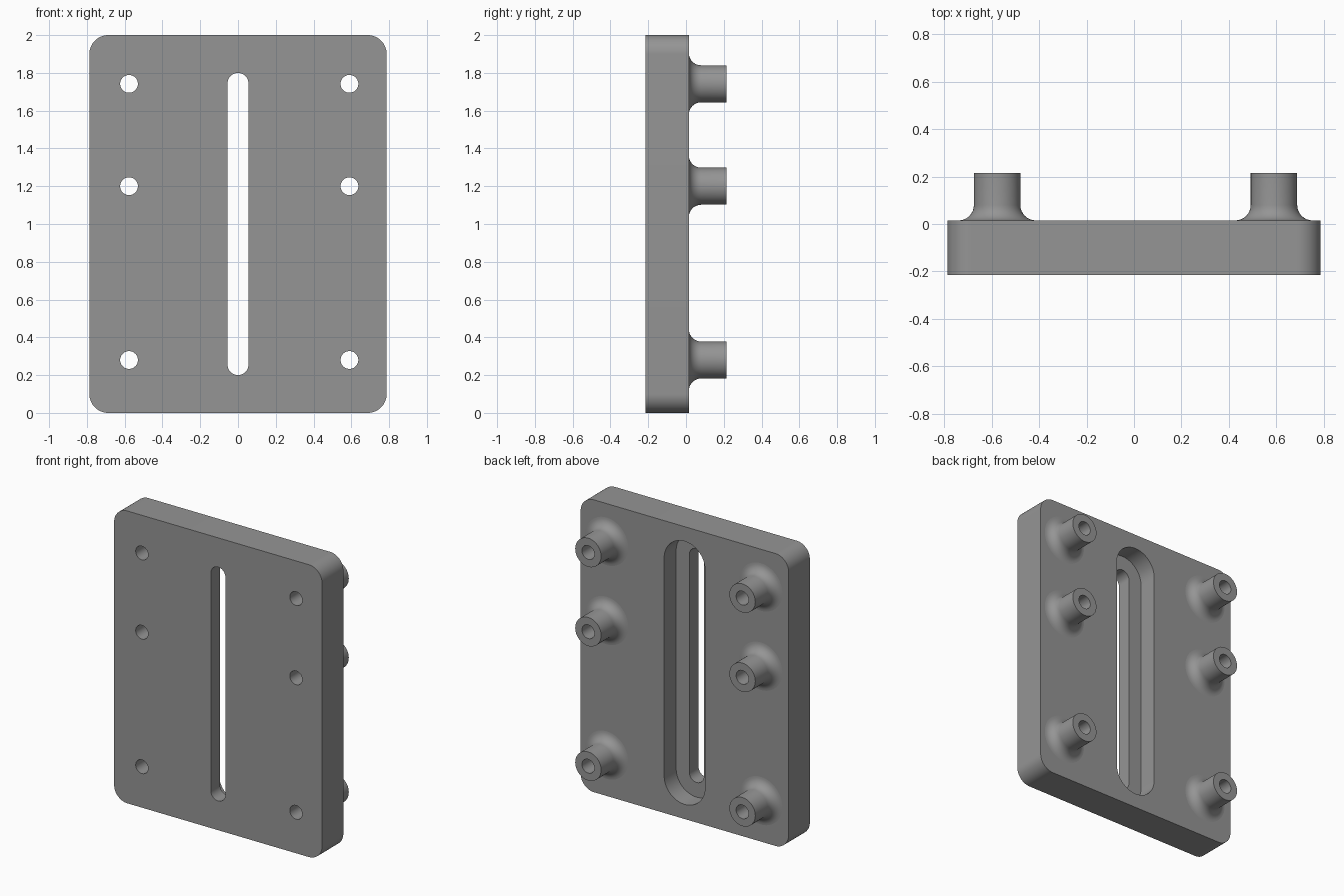
import bpy, bmesh, math

if "Cube" in bpy.data.objects:
    bpy.data.objects.remove(bpy.data.objects["Cube"])

FRONT, FLOOR, BACK, TIP = -0.215, -0.115, 0.015, 0.215
BOSS_R, BORE_R, FILLET = 0.098, 0.047, 0.065
CENTRES = [(x, z) for x in (-0.577, 0.59) for z in (0.28, 1.2, 1.742)]

grey = bpy.data.materials.new("mid_grey")
grey.diffuse_color = (0.3, 0.3, 0.3, 1)
grey.use_nodes = True
grey.node_tree.nodes["Principled BSDF"].inputs["Base Color"].default_value = grey.diffuse_color


def make_object(name, bm):
    bmesh.ops.recalc_face_normals(bm, faces=bm.faces)
    mesh = bpy.data.meshes.new(name)
    bm.to_mesh(mesh)
    bm.free()
    mesh.materials.append(grey)
    obj = bpy.data.objects.new(name, mesh)
    bpy.context.collection.objects.link(obj)
    return obj


def rounded_block(name, half_w, z0, z1, r, y0, y1, steps=16):
    """Rounded rectangle in xz, extruded along y; a slot when r equals half_w."""
    bm = bmesh.new()
    w, zc, h = half_w - r, (z0 + z1) / 2, (z1 - z0) / 2 - r
    verts = []
    for k, (sx, sz) in enumerate(((1, 1), (-1, 1), (-1, -1), (1, -1))):
        for i in range(steps + 1):
            a = (k + i / steps) * math.pi / 2
            verts.append(bm.verts.new((sx * w + r * math.cos(a), y0,
                                       zc + sz * h + r * math.sin(a))))
    face = bm.faces.new(verts)
    top = bmesh.ops.extrude_face_region(bm, geom=[face])["geom"]
    bmesh.ops.translate(bm, vec=(0, y1 - y0, 0),
                        verts=[v for v in top if isinstance(v, bmesh.types.BMVert)])
    bmesh.ops.remove_doubles(bm, verts=bm.verts, dist=1e-5)
    return make_object(name, bm)


def turned_posts(name, profile, sides=48):
    """Solid turned shape from (radius, y) points, one at every fastener centre."""
    bm = bmesh.new()
    for cx, cz in CENTRES:
        rings = [[bm.verts.new((cx + r * math.cos(2 * math.pi * i / sides), y,
                                cz + r * math.sin(2 * math.pi * i / sides)))
                  for i in range(sides)] for r, y in profile]
        for a, b in zip(rings, rings[1:]):
            for i in range(sides):
                j = (i + 1) % sides
                bm.faces.new((a[i], a[j], b[j], b[i]))
        bm.faces.new(rings[0])
        bm.faces.new(rings[-1])
    return make_object(name, bm)


# Plate with rounded corners
plate = rounded_block("mounting_plate", 0.787, 0, 2, 0.1, FRONT, BACK)

# Stepped slot: wide recess at the back, narrow slot right through
recess = rounded_block("recess_cutter", 0.155, 0.1, 1.9, 0.155, FLOOR, BACK + 0.1)
slot = rounded_block("slot_cutter", 0.055, 0.2, 1.8, 0.055, FRONT - 0.1, BACK + 0.1)

# Standoffs with a filleted foot, and their through bores
foot = [(BOSS_R + FILLET * (1 - math.sin(a)), BACK + FILLET * (1 - math.cos(a)))
        for a in (math.pi / 2 * i / 8 for i in range(9))]
standoffs = turned_posts("standoffs", [(BOSS_R + FILLET, BACK - 0.05)] + foot + [(BOSS_R, TIP)])
bores = turned_posts("bore_cutter", [(BORE_R, FRONT - 0.1), (BORE_R, TIP + 0.1)])

for tool, op in ((recess, 'DIFFERENCE'), (slot, 'DIFFERENCE'),
                 (standoffs, 'UNION'), (bores, 'DIFFERENCE')):
    mod = plate.modifiers.new(tool.name, 'BOOLEAN')
    mod.operation, mod.solver, mod.object = op, 'EXACT', tool
    tool.hide_render = True

# Apply the cuts and drop the helpers
bpy.context.view_layer.update()
plate.data = bpy.data.meshes.new_from_object(
    plate.evaluated_get(bpy.context.evaluated_depsgraph_get()))
plate.modifiers.clear()
for tool in (recess, slot, standoffs, bores):
    bpy.data.objects.remove(tool)

# Smooth the curved walls, keep the flat faces flat
bpy.ops.object.select_all(action='DESELECT')
plate.select_set(True)
bpy.context.view_layer.objects.active = plate
bpy.ops.object.shade_smooth_by_angle(angle=math.radians(30))
for p in plate.data.polygons:
    if abs(p.normal.y) > 0.999:
        p.use_smooth = False
